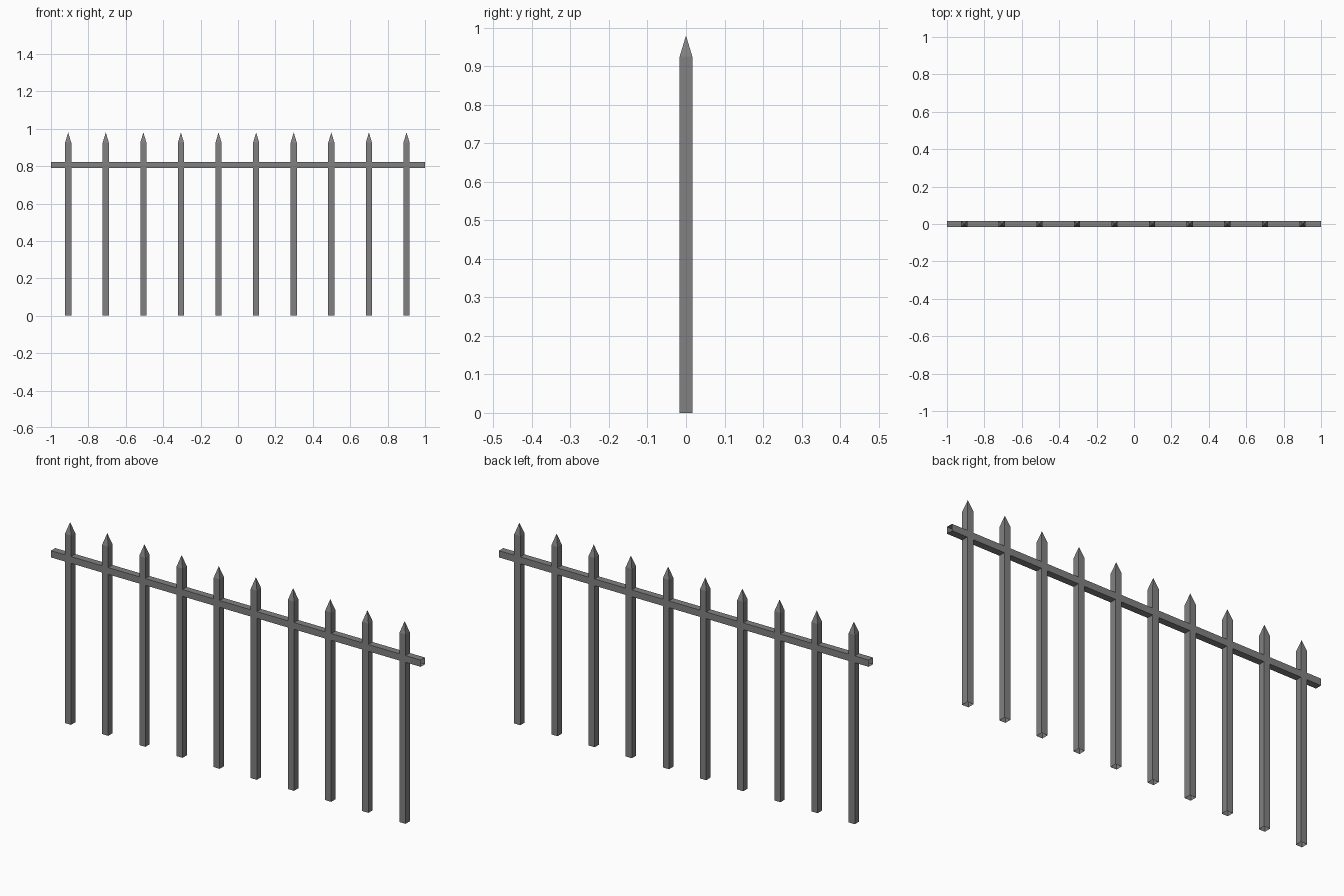
import bpy
import bmesh
from mathutils import Matrix, Vector

if "Cube" in bpy.data.objects:
    bpy.data.objects.remove(bpy.data.objects["Cube"])

COUNT, SPACING, FIRST_X = 10, 0.201, -0.908
HALF = 0.0165
SHOULDER, TIP = 0.925, 0.98
RAIL_Z = 0.806

iron = bpy.data.materials.new("iron_grey")
iron.use_nodes = True
grey = (0.22, 0.22, 0.22, 1)
iron.diffuse_color = grey
bsdf = iron.node_tree.nodes["Principled BSDF"]
bsdf.inputs["Base Color"].default_value = grey


def hollow_bar(bm, length):
    """Square tube along z, open at both ends, starting at z = 0."""
    bmesh.ops.create_cube(bm, size=1)
    bmesh.ops.scale(bm, vec=(2 * HALF, 2 * HALF, length), verts=bm.verts)
    bmesh.ops.translate(bm, vec=(0, 0, length / 2), verts=bm.verts)
    bm.normal_update()
    caps = [f for f in bm.faces if abs(f.normal.z) > 0.9]
    bmesh.ops.delete(bm, geom=caps, context='FACES_ONLY')


def finish(bm, name):
    mesh = bpy.data.meshes.new(name)
    bm.to_mesh(mesh)
    bm.free()
    mesh.materials.append(iron)
    return mesh


def add_object(name, mesh, location=(0, 0, 0)):
    obj = bpy.data.objects.new(name, mesh)
    obj.location = location
    bpy.context.collection.objects.link(obj)


# Picket: open-bottomed square tube with a pyramid point
bm = bmesh.new()
hollow_bar(bm, SHOULDER)
rim = [e for e in bm.edges if all(v.co.z > SHOULDER - 0.01 for v in e.verts)]
tip = bm.verts.new(Vector((0, 0, TIP)))
for edge in rim:
    bm.faces.new((edge.verts[0], edge.verts[1], tip))
bmesh.ops.recalc_face_normals(bm, faces=bm.faces)
picket_mesh = finish(bm, "picket")
for i in range(COUNT):
    add_object(f"picket_{i + 1}", picket_mesh, (FIRST_X + i * SPACING, 0, 0))

# Rail: one open-ended square tube along x
bm = bmesh.new()
hollow_bar(bm, 2)
bmesh.ops.translate(bm, vec=(0, 0, -1), verts=bm.verts)
bmesh.ops.rotate(bm, cent=(0, 0, 0), verts=bm.verts,
                 matrix=Matrix.Rotation(1.570796, 3, 'Y'))
add_object("rail", finish(bm, "rail"), (0, 0, RAIL_Z))
